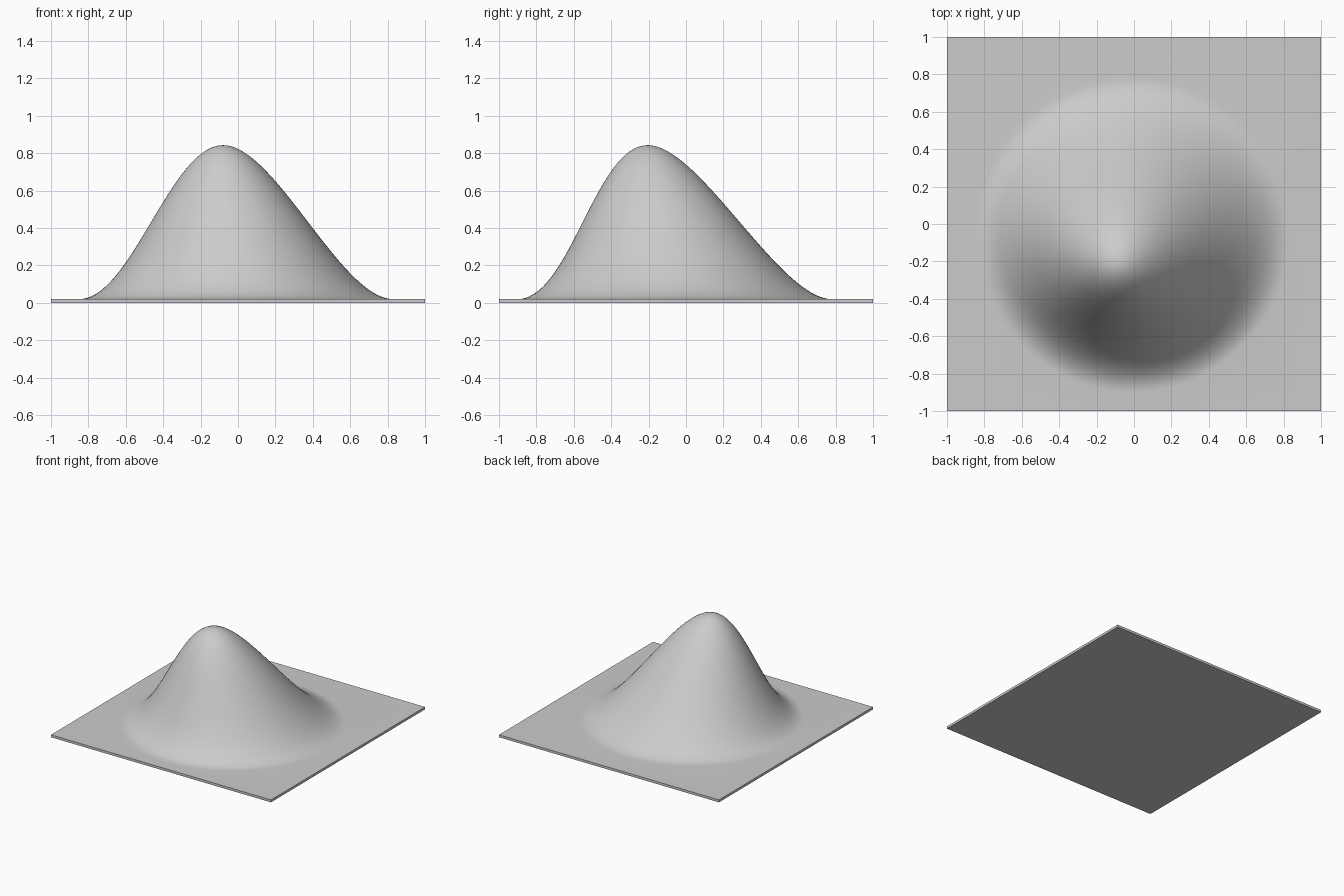
import bpy, bmesh, math

if "Cube" in bpy.data.objects:
    bpy.data.objects.remove(bpy.data.objects["Cube"])

SIDES, RINGS = 128, 40
THICK, RISE, RADIUS = 0.02, 0.823, 0.84   # slab thickness, hill height, foot radius
FOOT = (-0.01, -0.06)                     # centre of the hill foot
LEAN = (-0.07, -0.145)                    # sideways drift of the summit

grey = bpy.data.materials.new("light grey")
grey.diffuse_color = (0.6, 0.6, 0.6, 1)
grey.use_nodes = True
grey.node_tree.nodes["Principled BSDF"].inputs["Base Color"].default_value = grey.diffuse_color

bm = bmesh.new()
angles = [2 * math.pi * i / SIDES for i in range(SIDES)]


def square(z):
    """Square outline with as many points as a hill ring."""
    ring = []
    for a in angles:
        c, s = math.cos(a), math.sin(a)
        m = max(abs(c), abs(s))
        ring.append(bm.verts.new((c / m, s / m, z)))
    return ring


def hill_ring(r):
    """Circle lifted and shifted by a smooth falloff."""
    u = 1 - r / RADIUS
    h = u * u * (3 - 2 * u)
    cx, cy = FOOT[0] + LEAN[0] * h, FOOT[1] + LEAN[1] * h
    return [bm.verts.new((cx + r * math.cos(a), cy + r * math.sin(a), THICK + RISE * h))
            for a in angles]


# Slab underside and edge, then the hill rising out of its top
rings = [square(0), square(THICK)]
rings += [hill_ring(RADIUS * (1 - k / RINGS)) for k in range(RINGS)]
bm.faces.new(rings[0][::-1])
for lo, hi in zip(rings, rings[1:]):
    for i in range(SIDES):
        j = (i + 1) % SIDES
        bm.faces.new((lo[i], lo[j], hi[j], hi[i]))

# Summit
top = bm.verts.new((FOOT[0] + LEAN[0], FOOT[1] + LEAN[1], THICK + RISE))
for i in range(SIDES):
    bm.faces.new((rings[-1][i], rings[-1][(i + 1) % SIDES], top))

mesh = bpy.data.meshes.new("hill_on_slab")
bm.to_mesh(mesh)
bm.free()
mesh.materials.append(grey)
hill = bpy.data.objects.new("hill_on_slab", mesh)
bpy.context.collection.objects.link(hill)
bpy.context.view_layer.objects.active = hill
hill.select_set(True)
bpy.ops.object.shade_smooth_by_angle(angle=math.radians(35))
